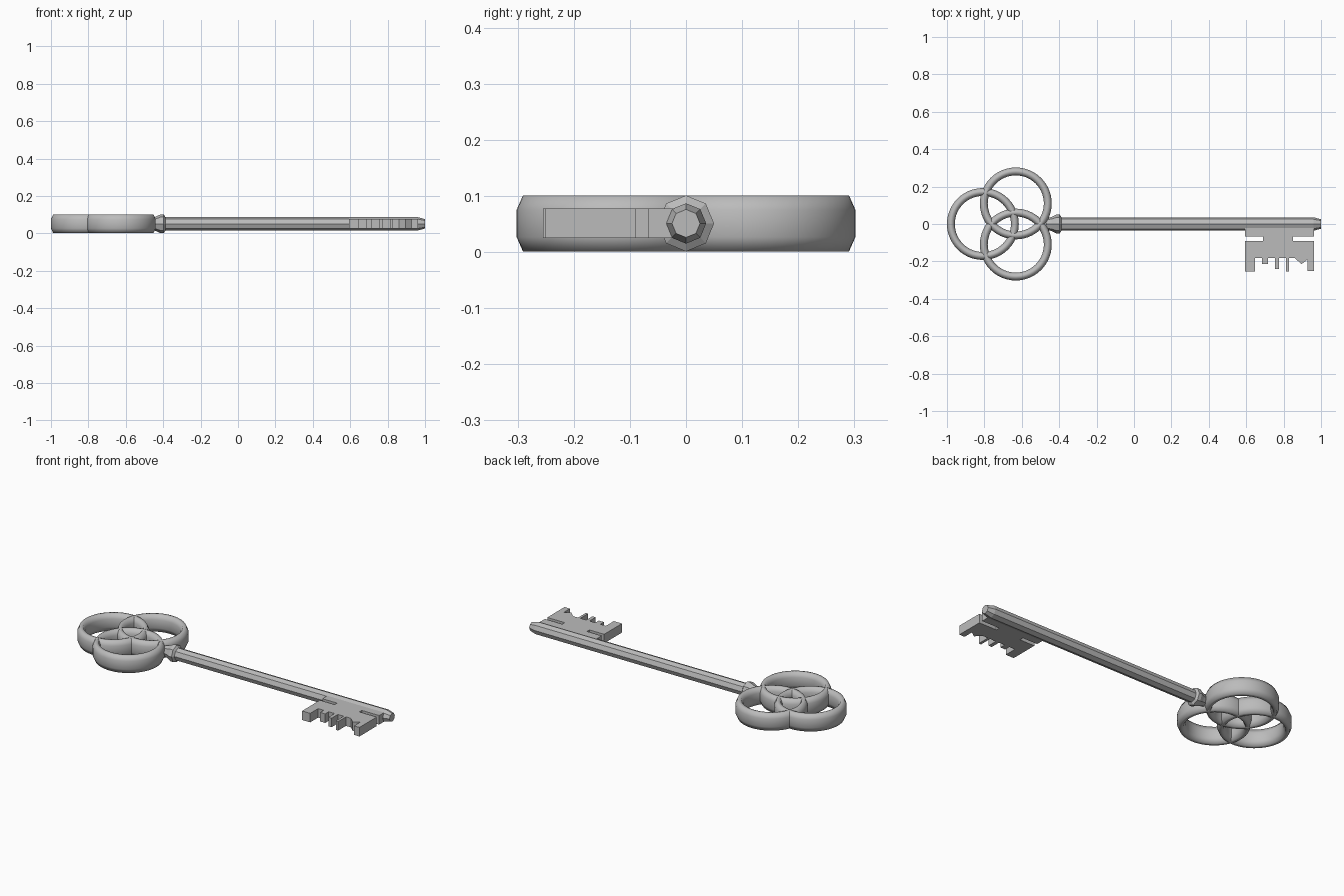
import bpy, bmesh, math
from mathutils import Vector

cube = bpy.data.objects.get("Cube")
if cube:
    bpy.data.objects.remove(cube)

MID = 0.051  # height of the key's centre plane

steel = bpy.data.materials.new("grey steel")
steel.use_nodes = True
GREY = (0.5, 0.5, 0.5, 1)
steel.diffuse_color = GREY
steel.node_tree.nodes["Principled BSDF"].inputs["Base Color"].default_value = GREY


def finish(name, bm, location, smooth):
    bmesh.ops.recalc_face_normals(bm, faces=bm.faces)
    mesh = bpy.data.meshes.new(name)
    bm.to_mesh(mesh)
    bm.free()
    mesh.materials.append(steel)
    for p in mesh.polygons:
        p.use_smooth = smooth
    obj = bpy.data.objects.new(name, mesh)
    obj.location = location
    bpy.context.collection.objects.link(obj)
    return obj


def bridge(bm, a, b):
    n = len(a)
    for i in range(n):
        bm.faces.new((a[i], a[(i + 1) % n], b[(i + 1) % n], b[i]))


def ring(name, x, y, radius=0.171, steps=56):
    # Tall band with chamfered rims, swept around a circle
    quarter = [(0.021, 0.024), (0.0095, 0.05)]
    section = quarter + [(-r, z) for r, z in reversed(quarter)]
    section += [(-r, -z) for r, z in section]
    bm = bmesh.new()
    loops = []
    for i in range(steps):
        a = math.tau * i / steps
        loops.append([bm.verts.new(((radius + r) * math.cos(a),
                                    (radius + r) * math.sin(a), z)) for r, z in section])
    for i in range(steps):
        bridge(bm, loops[i], loops[(i + 1) % steps])
    return finish(name, bm, (x, y, MID), True)


def turned(name, profile, sides=8):
    # Faceted bar along x from (x, radius) pairs
    bm = bmesh.new()
    loops = []
    for x, r in profile:
        loops.append([bm.verts.new((x, r * math.cos(math.tau * i / sides),
                                    r * math.sin(math.tau * i / sides))) for i in range(sides)])
    for a, b in zip(loops, loops[1:]):
        bridge(bm, a, b)
    bm.faces.new(loops[0])
    bm.faces.new(loops[-1])
    return finish(name, bm, (0, 0, MID), False)


# Bow: three interlocking rings
ring("bow_ring_left", -0.632, 0.11)
ring("bow_ring_right", -0.632, -0.11)
ring("bow_ring_end", -0.808, 0)

# Shaft with tapered tip, and the collar joining it to the bow
turned("shaft", [(-0.43, 0.036), (0.96, 0.036), (1.0, 0.025)])
turned("collar", [(-0.47, 0.03), (-0.44, 0.038), (-0.415, 0.05), (-0.397, 0.05), (-0.388, 0.036)])

# Bit: toothed plate with a slot cut in from each end
outline = [
    (0.594, -0.01), (0.594, -0.067), (0.69, -0.067), (0.69, -0.09), (0.594, -0.09),
    (0.594, -0.255), (0.647, -0.255), (0.647, -0.182), (0.684, -0.182), (0.684, -0.215),
    (0.716, -0.215), (0.716, -0.182), (0.754, -0.182), (0.754, -0.24), (0.775, -0.24),
    (0.775, -0.182), (0.813, -0.182), (0.813, -0.255), (0.828, -0.255), (0.828, -0.182),
    (0.86, -0.182), (0.895, -0.215), (0.928, -0.19), (0.928, -0.25), (0.963, -0.25),
    (0.963, -0.09), (0.85, -0.09), (0.85, -0.067), (0.963, -0.067), (0.963, -0.01),
]
bm = bmesh.new()
face = bm.faces.new([bm.verts.new((x, y, -0.026)) for x, y in outline])
top = bmesh.ops.extrude_face_region(bm, geom=[face], use_keep_orig=True)["geom"]
bmesh.ops.translate(bm, vec=Vector((0, 0, 0.053)),
                    verts=[v for v in top if isinstance(v, bmesh.types.BMVert)])
finish("bit", bm, (0, 0, MID), False)
